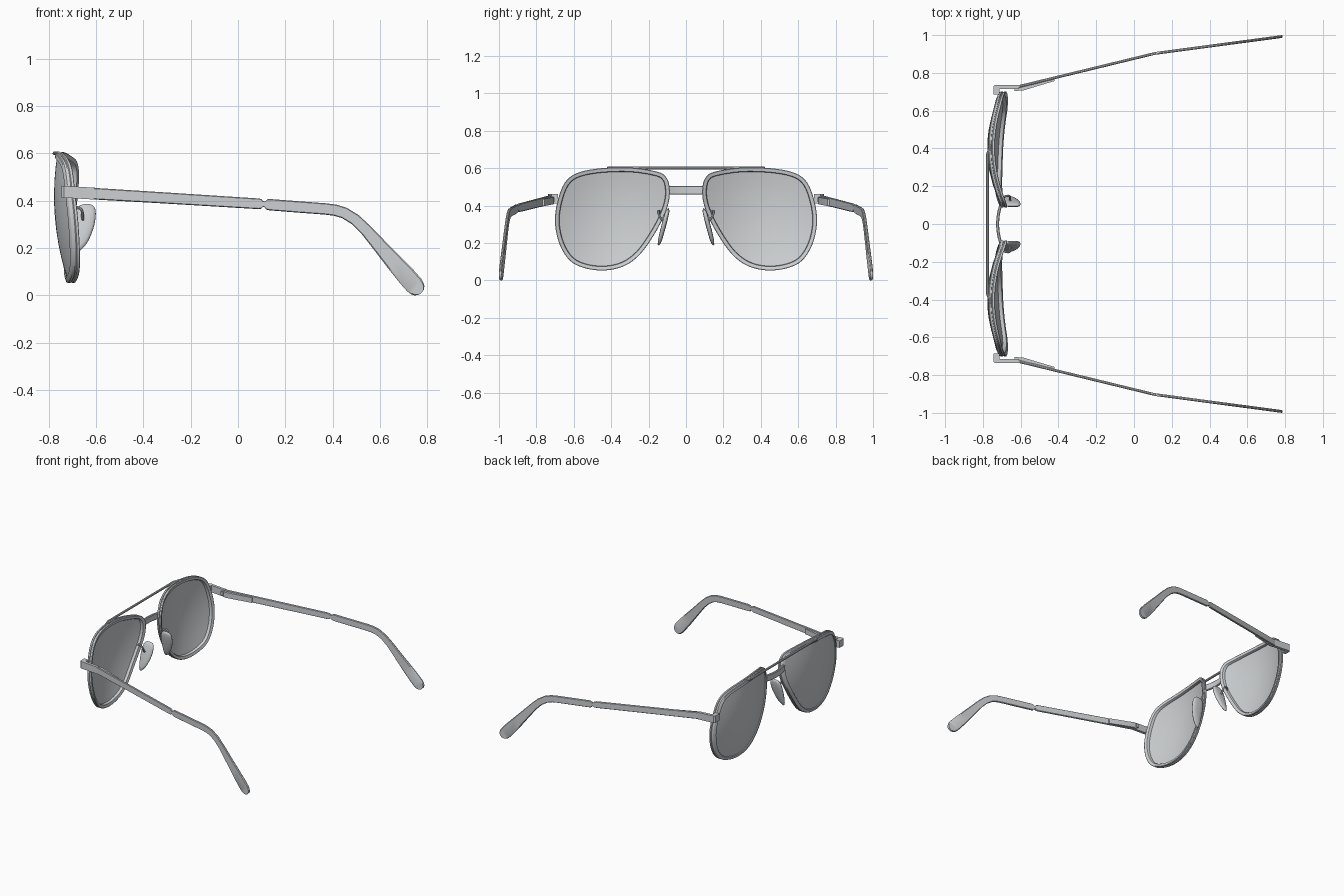
import bpy, bmesh, math
from mathutils import Vector

cube = bpy.data.objects.get("Cube")
if cube:
    bpy.data.objects.remove(cube, do_unlink=True)

metal = bpy.data.materials.new("light_grey")
metal.use_nodes = True
GREY = (0.6, 0.62, 0.635, 1)
metal.diffuse_color = GREY
metal.node_tree.nodes["Principled BSDF"].inputs["Base Color"].default_value = GREY


def finish(name, bm, mirror=True, angle=35):
    """Turn a bmesh into an object, mirrored over the centre plane if asked."""
    bmesh.ops.recalc_face_normals(bm, faces=bm.faces)
    mesh = bpy.data.meshes.new(name)
    bm.to_mesh(mesh)
    bm.free()
    mesh.materials.append(metal)
    ob = bpy.data.objects.new(name, mesh)
    bpy.context.collection.objects.link(ob)
    bpy.ops.object.select_all(action="DESELECT")
    ob.select_set(True)
    bpy.context.view_layer.objects.active = ob
    bpy.ops.object.shade_smooth_by_angle(angle=math.radians(angle))
    if mirror:
        mod = ob.modifiers.new("Mirror", "MIRROR")
        mod.use_axis = (False, True, False)
        mod.use_mirror_merge = False
    return ob


def loft(name, rings, closed=False, **kw):
    """Skin a list of point rings; cap the ends unless the loop is closed."""
    bm = bmesh.new()
    vs = [[bm.verts.new(p) for p in ring] for ring in rings]
    n = len(vs[0])
    for a, b in zip(vs, vs[1:] + vs[:1] if closed else vs[1:]):
        for i in range(n):
            j = (i + 1) % n
            bm.faces.new((a[i], a[j], b[j], b[i]))
    if not closed:
        bm.faces.new(vs[0])
        bm.faces.new(vs[-1])
    return finish(name, bm, **kw)


def smooth_path(pts, steps=4, closed=True):
    """Catmull-Rom curve through the points."""
    pts = [Vector(p) for p in pts]
    n = len(pts)
    out = []
    for i in range(n if closed else n - 1):
        if closed:
            a, b, c, d = (pts[(i + k) % n] for k in (-1, 0, 1, 2))
        else:
            a, b, c, d = (pts[min(max(i + k, 0), n - 1)] for k in (-1, 0, 1, 2))
        for s in range(steps):
            t = s / steps
            out.append(0.5 * (2 * b + (c - a) * t + (2 * a - 5 * b + 4 * c - d) * t ** 2
                              + (3 * b - a - 3 * c + d) * t ** 3))
    return out if closed else out + [pts[-1]]


def tube(name, path, r, sides=10, **kw):
    rings = []
    for i, p in enumerate(path):
        t = (path[min(i + 1, len(path) - 1)] - path[max(i - 1, 0)]).normalized()
        u = t.orthogonal().normalized() if i == 0 else (u - t * u.dot(t)).normalized()
        v = t.cross(u)
        rings.append([p + r * (u * math.cos(a) + v * math.sin(a))
                      for a in (math.tau * k / sides for k in range(sides))])
    return loft(name, rings, **kw)


def dome(y, z, depth=0.0):
    """Curved front surface shared by lens and rim."""
    return Vector((-0.785 + depth + 0.8 * (y - 0.4) ** 2 + 0.45 * (z - 0.42) ** 2, y, z))


# Lens outline (y, z)
outline = smooth_path([(.15, .58), (.29, .603), (.45, .6), (.58, .575), (.65, .52), (.69, .41),
                       (.7, .3), (.675, .19), (.62, .105), (.54, .065), (.435, .053), (.33, .077),
                       (.245, .14), (.17, .245), (.115, .35), (.09, .43), (.088, .5), (.105, .55)])

# Rims: stepped section with an outer groove, swept round the outline
section = [(.003, 0), (.021, 0), (.024, .004), (.024, .03), (.021, .034), (.003, .034),
           (0, .031), (0, .021), (.005, .019), (.005, .015), (0, .013), (0, .003)]
rings = []
for i, p in enumerate(outline):
    t = (outline[(i + 1) % len(outline)] - outline[i - 1]).normalized()
    inward = Vector((t.y, -t.x))
    ring = []
    for w, d in section:
        q = p + inward * w
        ring.append(dome(q.x, q.y, d))
    rings.append(ring)
loft("rim", rings, closed=True)

# Lenses: thin domed shells
mid = Vector((.4, .33))
scales = [.04, .2, .4, .6, .8, .97]
shells = [(s, .016) for s in scales] + [(s, .008) for s in reversed(scales)]
loft("lens", [[dome(*(mid + (p - mid) * s), d) for p in outline] for s, d in shells])

# Brow bar and bridge
tube("brow_bar", [Vector((-.757 - .018 * (abs(y) < .38), y, .6)) for y in
                  (-.42, -.37, -.2, 0, .2, .37, .42)], .008, mirror=False)
bridge = []
for k in range(-4, 5):
    y = k * .025
    x = -.722 + 1.6 * y * y
    bridge.append([Vector((x + dx, y, z)) for dx, z in
                   ((-.008, .463), (-.008, .502), (-.004, .506), (.004, .506),
                    (.008, .502), (.008, .463), (.004, .459), (-.004, .459))])
loft("bridge", bridge, mirror=False)

# Nose pads: tapered cushions leaning outward toward the bottom
pad = smooth_path([(-.67, .378), (-.625, .385), (-.602, .362), (-.606, .3), (-.63, .235),
                   (-.658, .197), (-.682, .19), (-.69, .25), (-.688, .33)], 3)
centre = Vector((-.648, .3))
rings = []
for s, off in ((.3, -.013), (.75, -.011), (.95, -.006), (1, 0), (.95, .006), (.75, .011), (.3, .013)):
    ring = []
    for p in pad:
        q = centre + (p - centre) * s
        ring.append(Vector((q.x, .095 + (.385 - q.y) * .26 + off, q.y)))
    rings.append(ring)
loft("nose_pad", rings, angle=60)
tube("pad_arm", smooth_path([(-.708, .125, .35), (-.685, .145, .372), (-.66, .148, .36),
                             (-.656, .13, .325), (-.656, .115, .32)], 4, False), .006)


def prism(name, poly, z_mid, half):
    """Plan outline given height, following the gentle slope of the temples."""
    loft(name, [[Vector((x, y, z_mid - .06 * (x + .61) + h)) for x, y in poly]
                for h in (-half, half)])


# End pieces and spring hinge housings
prism("end_piece", [(-.745, .685), (-.712, .685), (-.712, .716), (-.61, .716), (-.605, .735),
                    (-.735, .737), (-.745, .728)], .43, .025)
prism("hinge_housing", [(-.62, .708), (-.59, .706), (-.42, .757), (-.42, .775), (-.61, .73)],
      .428, .019)
prism("hinge_pin", [(-.632, .704), (-.612, .704), (-.612, .722), (-.632, .722)], .43, .012)

# Temples: flat bars with a notch, ending in a drooping rounded tip (x, z, half height)
stations = [(-.615, .43, .0245), (-.3, .411, .0235), (.085, .387, .0225), (.097, .386, .021),
            (.105, .386, .012), (.113, .385, .012), (.122, .384, .022), (.135, .383, .024),
            (.25, .374, .024), (.37, .365, .024), (.41, .36, .024), (.45, .348, .024),
            (.495, .32, .024), (.54, .277, .025), (.6, .208, .03), (.66, .139, .036),
            (.715, .077, .04), (.745, .043, .04), (.757, .029, .036), (.766, .02, .029),
            (.772, .013, .018), (.774, .011, .008)]
corner = [(1, .4), (.85, 1), (-.85, 1), (-1, .4), (-1, -.4), (-.85, -1), (.85, -1), (1, -.4)]
rings = []
for i, (x, z, h) in enumerate(stations):
    a, b = stations[max(i - 1, 0)], stations[min(i + 1, len(stations) - 1)]
    t = Vector((b[0] - a[0], b[1] - a[1])).normalized()
    ring = []
    for u, v in corner:
        px, pz = x - t.y * h * u, z + t.x * h * u
        y = .728 + (px + .61) * .243 if px < .11 else .903 + (px - .11) * .133
        ring.append(Vector((px, y + .0075 * v, pz)))
    rings.append(ring)
loft("temple", rings)
